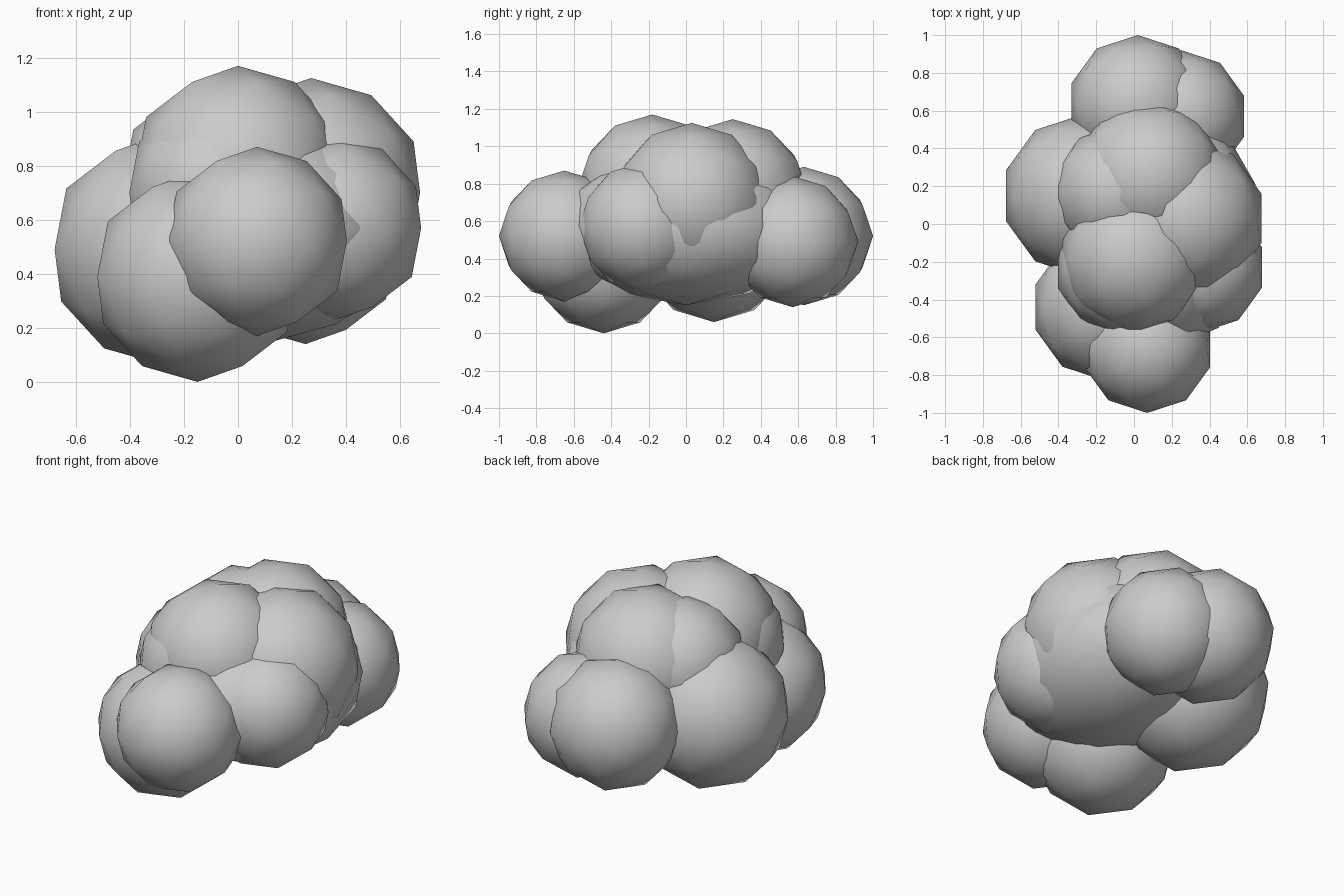
import bpy

if "Cube" in bpy.data.objects:
    bpy.data.objects.remove(bpy.data.objects["Cube"])

# name: centre, radii
PUFFS = {
    "core_body": ((0.13, 0.0, 0.57), (0.54, 0.68, 0.42)),
    "front_puff": ((0.07, -0.65, 0.52), (0.35,) * 3),
    "front_lower_left_puff": ((-0.15, -0.44, 0.39), (0.39,) * 3),
    "front_right_puff": ((0.35, -0.23, 0.57), (0.345,) * 3),
    "right_puff": ((0.27, 0.03, 0.70), (0.425,) * 3),
    "top_front_puff": ((0.0, -0.18, 0.77), (0.40,) * 3),
    "top_front_small_puff": ((-0.06, -0.23, 0.70), (0.36,) * 3),
    "left_puff": ((-0.27, 0.15, 0.49), (0.43,) * 3),
    "top_back_puff": ((0.08, 0.25, 0.74), (0.405,) * 3),
    "top_left_puff": ((-0.09, 0.17, 0.75), (0.35,) * 3),
    "back_puff": ((0.02, 0.63, 0.52), (0.37,) * 3),
    "back_right_puff": ((0.25, 0.57, 0.49), (0.35,) * 3),
}


def puff(name, centre, radii):
    bpy.ops.mesh.primitive_ico_sphere_add(subdivisions=2, radius=1, location=centre)
    ob = bpy.context.object
    ob.name = name
    ob.scale = radii
    bpy.ops.object.transform_apply(location=False, rotation=False, scale=True)
    bpy.ops.object.shade_smooth()


# overlapping low-poly puffs
for name, (centre, radii) in PUFFS.items():
    puff(name, centre, radii)
